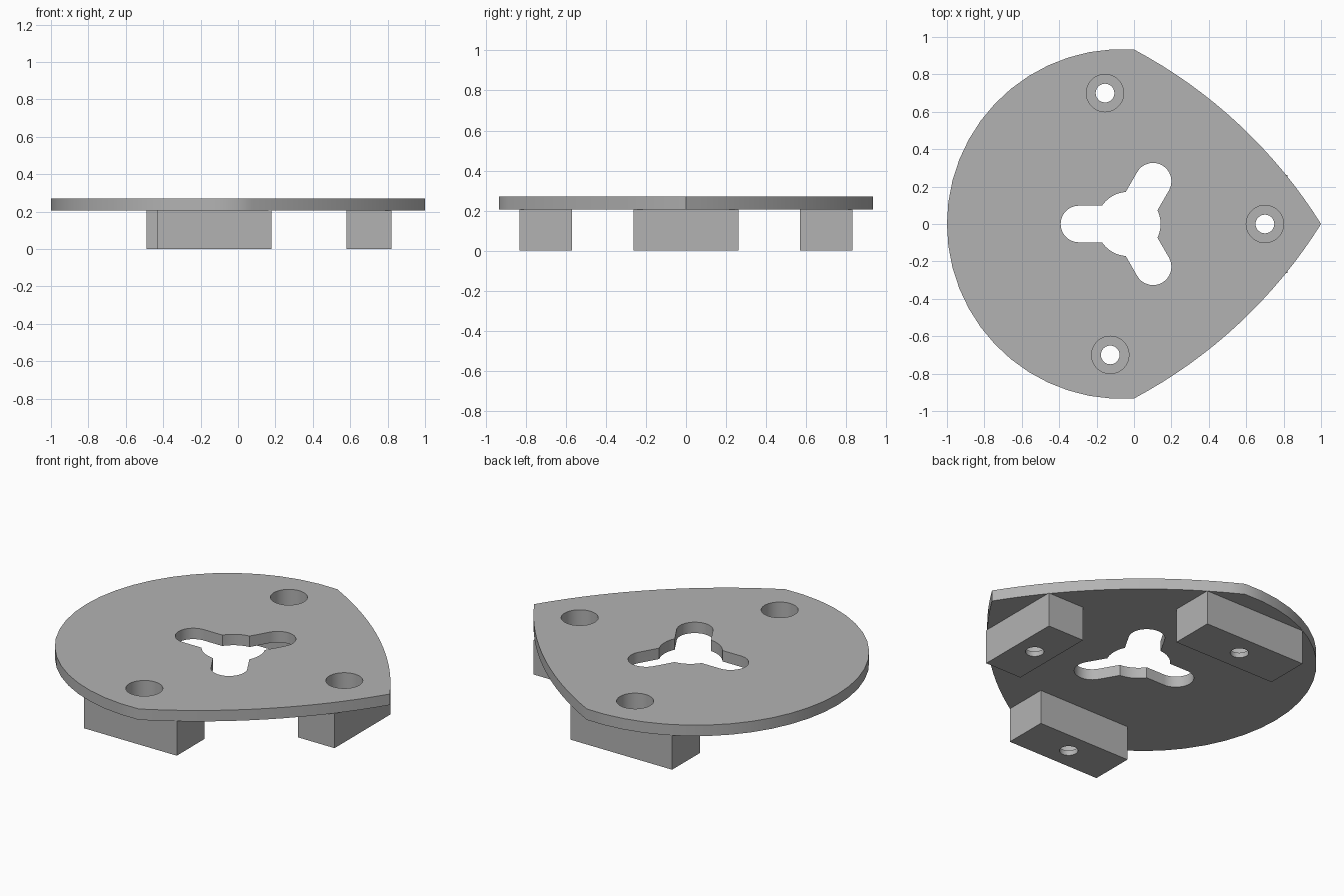
import bpy, bmesh, math
from mathutils import Vector

if "Cube" in bpy.data.objects:
    bpy.data.objects.remove(bpy.data.objects["Cube"], do_unlink=True)

PLATE_BOTTOM, PLATE_TOP = 0.205, 0.27
BORE_FLOOR = 0.03

grey = bpy.data.materials.new("plain_grey")
grey.use_nodes = True
grey.diffuse_color = (0.45, 0.45, 0.45, 1)
grey.node_tree.nodes["Principled BSDF"].inputs["Base Color"].default_value = grey.diffuse_color


def prism(name, outline, z0, z1):
    """Extrude a counter-clockwise outline from z0 up to z1."""
    bm = bmesh.new()
    base = bm.faces.new([bm.verts.new((x, y, z0)) for x, y in outline])
    top = bmesh.ops.extrude_face_region(bm, geom=[base])["geom"]
    bmesh.ops.translate(bm, vec=(0, 0, z1 - z0),
                        verts=[v for v in top if isinstance(v, bmesh.types.BMVert)])
    bmesh.ops.recalc_face_normals(bm, faces=bm.faces)
    mesh = bpy.data.meshes.new(name)
    bm.to_mesh(mesh)
    bm.free()
    mesh.materials.append(grey)
    obj = bpy.data.objects.new(name, mesh)
    bpy.context.collection.objects.link(obj)
    return obj


def arc(centre, radius, start, end, steps):
    return [(centre[0] + radius * math.cos(a), centre[1] + radius * math.sin(a))
            for a in (start + (end - start) * i / steps for i in range(steps + 1))]


def circle(centre, radius, sides=36):
    return arc(centre, radius, 0, math.tau, sides)[:-1]


def cut(obj, cutter):
    """Subtract the cutter from the object, then discard it."""
    cutter.hide_render = True
    mod = obj.modifiers.new("cut", "BOOLEAN")
    mod.operation, mod.solver, mod.object = "DIFFERENCE", "EXACT", cutter
    bpy.context.view_layer.objects.active = obj
    bpy.ops.object.modifier_apply(modifier=mod.name)
    bpy.data.objects.remove(cutter, do_unlink=True)


# Plate outline: round on one side, two shallow arcs meeting at a point
shoulder, tip = Vector((0, 0.933)), Vector((1, 0))
chord = tip - shoulder
sagitta = 0.09
radius = (chord.length ** 2 / 4 + sagitta ** 2) / (2 * sagitta)
outward = Vector((-chord.y, chord.x)).normalized()
centre = (shoulder + tip) / 2 + outward * (sagitta - radius)
a_tip = math.atan2(*(tip - centre).yx)
a_shoulder = math.atan2(*(shoulder - centre).yx)
upper = arc(centre, radius, a_tip, a_shoulder, 16)
lower = [(x, -y) for x, y in reversed(upper)]
a0 = math.atan2(0.933, 0.065)
round_side = arc((-0.065, 0), 0.935, a0, math.tau - a0, 26)
plate = prism("plate", upper + round_side[1:-1] + lower[:-1], PLATE_BOTTOM, PLATE_TOP)

# Three-lobed opening in the middle of the plate
hub = Vector((-0.03, 0))
cut(plate, prism("hub_cutter", circle(hub, 0.172, 48), 0.1, 0.4))
for turn in (60, 180, 300):
    a = math.radians(turn)
    end = hub + 0.264 * Vector((math.cos(a), math.sin(a)))
    slot = (arc(end, 0.098, a - math.pi / 2, a + math.pi / 2, 18)
            + [tuple(hub + 0.098 * Vector((-math.sin(a), math.cos(a)))),
               tuple(hub - 0.098 * Vector((-math.sin(a), math.cos(a))))])
    cut(plate, prism("slot_cutter", slot, 0.1, 0.4))

# Feet under the plate, each with a counterbored screw hole
feet = [("tip_foot", (0.7, 0), 0.12, 0.263),
        ("back_foot", (-0.155, 0.7), 0.335, 0.13),
        ("front_foot", (-0.127, -0.7), 0.305, 0.13)]
parts = [plate]
for name, (x, y), hx, hy in feet:
    foot = prism(name, [(x - hx, y - hy), (x + hx, y - hy), (x + hx, y + hy), (x - hx, y + hy)],
                 0, PLATE_BOTTOM)
    cut(foot, prism("bore_cutter", circle((x, y), 0.1), BORE_FLOOR, 0.4))
    cut(foot, prism("screw_cutter", circle((x, y), 0.05), -0.1, 0.1))
    cut(plate, prism("plate_cutter", circle((x, y), 0.1), 0.1, 0.4))
    parts.append(foot)

# Smooth the curved walls, keep the edges crisp
bpy.ops.object.select_all(action="DESELECT")
for obj in parts:
    obj.select_set(True)
bpy.context.view_layer.objects.active = plate
bpy.ops.object.shade_smooth_by_angle(angle=math.radians(30))
